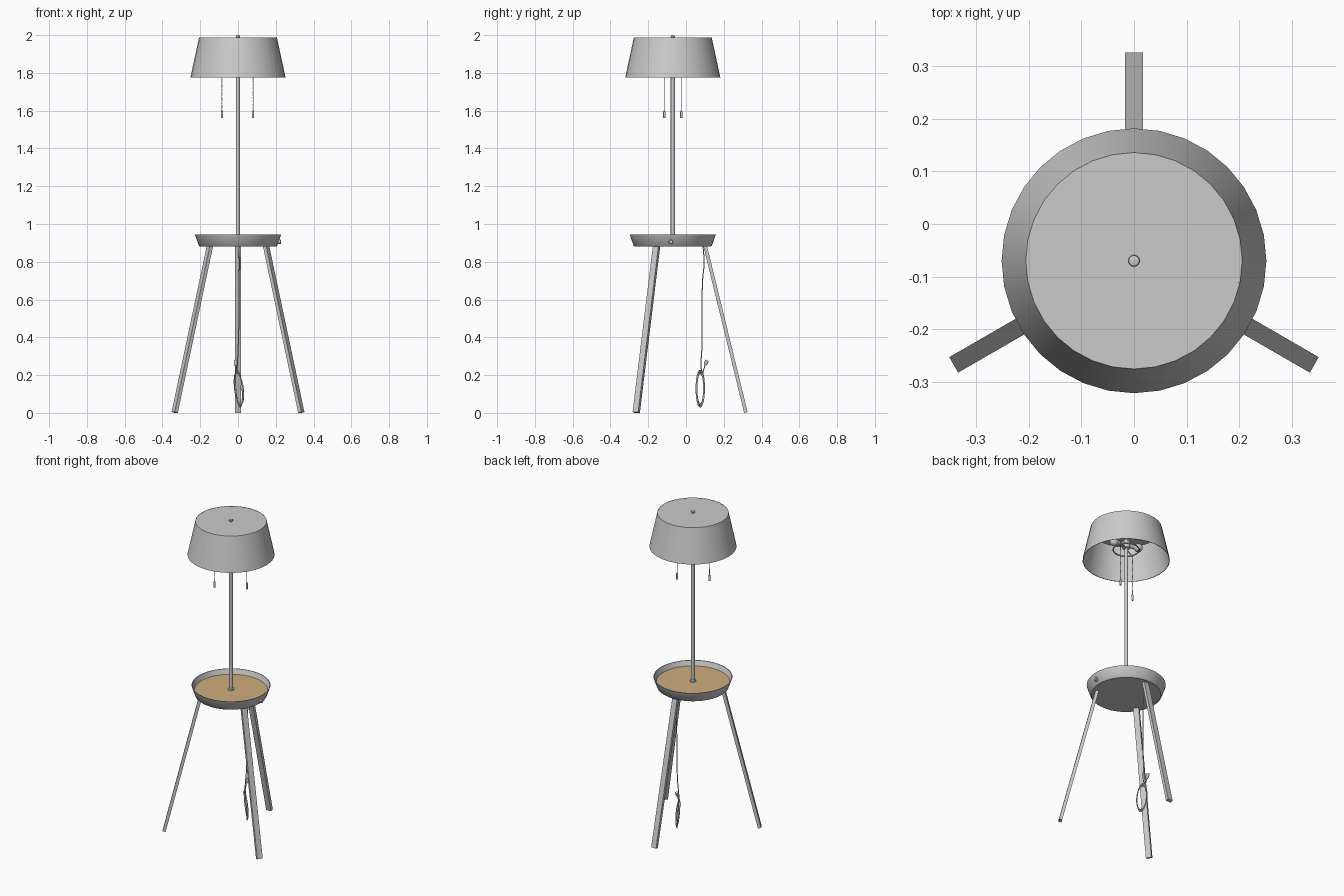
import bpy, bmesh, math
from mathutils import Vector

if "Cube" in bpy.data.objects:
    bpy.data.objects.remove(bpy.data.objects["Cube"])

AXIS = Vector((0, -0.07, 0))


def mat(name, col):
    m = bpy.data.materials.new(name)
    m.diffuse_color = (*col, 1)
    m.use_nodes = True
    m.node_tree.nodes["Principled BSDF"].inputs["Base Color"].default_value = m.diffuse_color
    return m


GREY = mat("grey metal", (0.6, 0.6, 0.6))
WOOD = mat("tan wood", (0.62, 0.42, 0.21))


def add(name, bm, material, smooth=True):
    me = bpy.data.meshes.new(name)
    bmesh.ops.recalc_face_normals(bm, faces=bm.faces)
    bm.to_mesh(me)
    bm.free()
    ob = bpy.data.objects.new(name, me)
    bpy.context.collection.objects.link(ob)
    me.materials.append(material)
    if smooth:
        bpy.ops.object.select_all(action='DESELECT')
        ob.select_set(True)
        bpy.context.view_layer.objects.active = ob
        bpy.ops.object.shade_smooth_by_angle(angle=math.radians(35))
    return ob


def lathe(name, profile, material, centre=AXIS, n=32, direction=(0, 0, 1)):
    """Spin (radius, height) points about a line through centre."""
    bm = bmesh.new()
    vs = [bm.verts.new((r, 0, z)) for r, z in profile]
    es = [bm.edges.new(p) for p in zip(vs, vs[1:])]
    bmesh.ops.spin(bm, geom=vs + es, cent=(0, 0, 0), axis=(0, 0, 1),
                   angle=2 * math.pi, steps=n, use_duplicate=False)
    bmesh.ops.remove_doubles(bm, verts=bm.verts, dist=1e-5)
    q = Vector((0, 0, 1)).rotation_difference(Vector(direction))
    for v in bm.verts:
        v.co = q @ v.co + Vector(centre)
    return add(name, bm, material)


def cord(name, pts, radius, material):
    cu = bpy.data.curves.new(name, 'CURVE')
    cu.dimensions = '3D'
    cu.bevel_depth = radius
    cu.bevel_resolution = 1
    cu.resolution_u = 6
    cu.use_fill_caps = True
    sp = cu.splines.new('NURBS')
    sp.points.add(len(pts) - 1)
    for p, c in zip(sp.points, pts):
        p.co = (*c, 1)
    sp.use_endpoint_u = True
    sp.order_u = 3
    ob = bpy.data.objects.new(name, cu)
    bpy.context.collection.objects.link(ob)
    cu.materials.append(material)
    return ob


# shade: open drum wall plus top disc
lathe("shade_wall", [(0.252, 1.775), (0.206, 1.988), (0.203, 1.988),
                     (0.249, 1.775), (0.252, 1.775)], GREY)
lathe("shade_top", [(0, 1.982), (0.205, 1.982), (0.205, 1.987), (0, 1.987)], GREY, n=48)
lathe("finial", [(0, 1.985), (0.008, 1.985), (0.011, 1.991), (0.010, 1.997), (0, 2.0)], GREY, n=16)

# pole and its collar
lathe("pole", [(0, 0.9), (0.011, 0.9), (0.011, 1.985), (0, 1.985)], GREY, n=16)
lathe("pole_collar", [(0.011, 0.915), (0.018, 0.915), (0.018, 0.925), (0.011, 0.928)], GREY, n=16)

# tray with wooden floor
lathe("tray", [(0, 0.88), (0.2, 0.88), (0.207, 0.885), (0.228, 0.944), (0.224, 0.944),
               (0.209, 0.905), (0, 0.905)], GREY, n=48)
lathe("tray_floor", [(0, 0.906), (0.209, 0.906), (0.211, 0.914), (0, 0.914)], WOOD, n=48)
lathe("switch_knob", [(0, 0), (0.012, 0), (0.012, 0.012), (0.009, 0.016), (0, 0.016)], GREY,
      (0.212, -0.08, 0.905), 16, (1, 0, 0))

# three splayed flat legs
for name, deg in (("back_leg", 90), ("left_leg", 210), ("right_leg", 330)):
    a = math.radians(deg)
    out, side = Vector((math.cos(a), math.sin(a), 0)), Vector((-math.sin(a), math.cos(a), 0))
    bot, top = AXIS + out * 0.387, AXIS + out * 0.172 + Vector((0, 0, 0.882))
    nrm = (top - bot).normalized().cross(side).normalized()
    if nrm.dot(out) < 0:
        nrm = -nrm
    bot.z = 0.0095 * abs(nrm.z)
    bm = bmesh.new()
    rings = [[bm.verts.new(p + nrm * 0.0095 * s + side * 0.017 * t)
              for s, t in ((-1, -1), (1, -1), (1, 1), (-1, 1))] for p in (bot, top)]
    for i in range(4):
        j = (i + 1) % 4
        bm.faces.new((rings[0][i], rings[0][j], rings[1][j], rings[1][i]))
    bm.faces.new(rings[0])
    bm.faces.new(rings[1])
    add(name, bm, GREY, False)

# lamp holder: hub, ring, two sockets with bulbs
lathe("lamp_hub", [(0.011, 1.85), (0.022, 1.855), (0.022, 1.9), (0.011, 1.905)], GREY, n=16)
lathe("lamp_ring", [(0.075 + 0.004 * math.cos(t * math.pi / 3), 1.845 + 0.004 * math.sin(t * math.pi / 3))
                    for t in range(7)], GREY)
for name, deg in (("left", 167), ("right", -13)):
    a = math.radians(deg)
    d = Vector((math.cos(a), math.sin(a), 0))
    c = AXIS + Vector((0, 0, 1.878))
    lathe(name + "_socket", [(0, 0.015), (0.014, 0.015), (0.014, 0.05), (0, 0.05)], GREY, c, 16, d)
    lathe(name + "_bulb", [(0.012, 0.048)] + [(0.026 * math.sin(t * math.pi / 8), 0.078 - 0.026 * math.cos(t * math.pi / 8))
                                              for t in range(2, 9)], GREY, c, 16, d)

# pull chains with weights
for name, x, y in (("left", -0.085, -0.115), ("right", 0.08, -0.025)):
    c = (x, y, 0)
    beads = []
    for i in range(40):
        z = 1.6 + i * 0.00625
        beads += [(0.0009, z), (0.0024, z + 0.003)]
    lathe(name + "_chain", beads, GREY, c, 6)
    lathe(name + "_pull", [(0, 1.56), (0.006, 1.56), (0.006, 1.592), (0.003, 1.602), (0, 1.602)], GREY, c, 12)
    cord(name + "_chain_arm", [(0, -0.07, 1.85), (x / 2, (y - 0.07) / 2, 1.853), (x, y, 1.848)], 0.003, GREY)

# hanging cord ending in a loose coil
pts = [(0.005, 0.09, 0.88), (0.008, 0.1, 0.8), (0.005, 0.085, 0.7), (0.005, 0.085, 0.45), (0, 0.085, 0.33)]
for i in range(26):
    t = i / 8 * 2 * math.pi
    k = i / 26
    pts.append((0.004 + 0.03 * math.cos(t + 2) * (0.6 + 0.4 * k), 0.075 + 0.025 * math.sin(t) * (1 - 0.3 * k),
                0.13 + (0.11 - 0.025 * k) * math.cos(t)))
pts += [(-0.01, 0.085, 0.2), (-0.012, 0.1, 0.25)]
cord("power_cord", pts, 0.0028, GREY)
lathe("plug", [(0, 0), (0.006, 0), (0.01, 0.012), (0.01, 0.03), (0, 0.03)], GREY,
      (-0.012, 0.1, 0.25), 12, (0, 0.4, 1))
